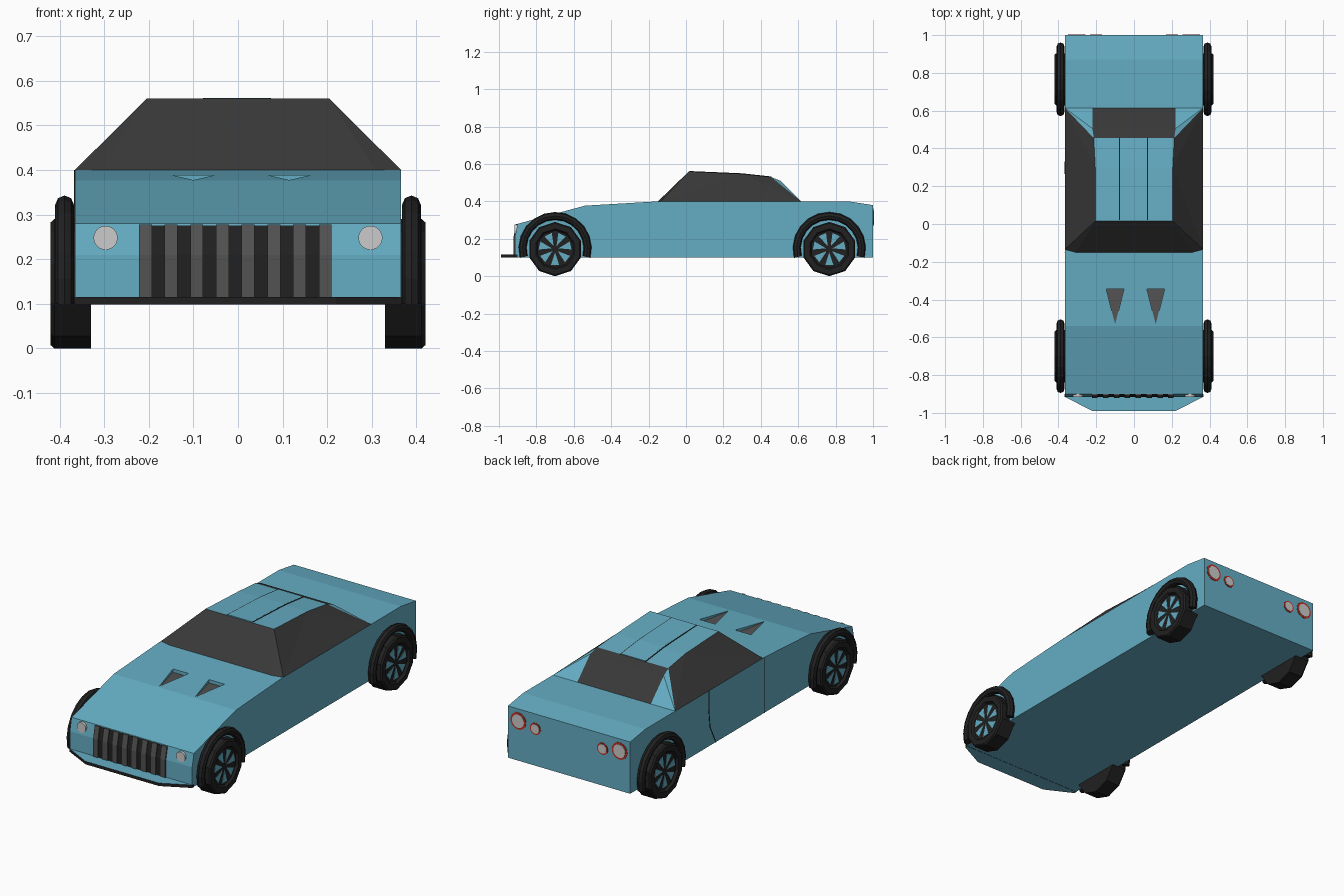
import bpy, bmesh
from math import sin, cos, pi, radians

if "Cube" in bpy.data.objects:
    bpy.data.objects.remove(bpy.data.objects["Cube"])


def material(name, r, g, b):
    m = bpy.data.materials.new(name)
    m.diffuse_color = (r, g, b, 1)
    m.use_nodes = True
    m.node_tree.nodes["Principled BSDF"].inputs["Base Color"].default_value = m.diffuse_color
    return m


BLUE = material("blue_paint", 0.13, 0.42, 0.55)
BLACK = material("black_rubber", 0.015, 0.015, 0.015)
GLASS = material("dark_glass", 0.04, 0.04, 0.04)
GREY = material("dark_grey", 0.085, 0.085, 0.085)
RED = material("red_lamp", 0.55, 0.03, 0.015)


def build(name, verts, faces, mats, face_mats=None):
    bm = bmesh.new()
    vs = [bm.verts.new(v) for v in verts]
    for i, f in enumerate(faces):
        face = bm.faces.new([vs[k] for k in f])
        if face_mats:
            face.material_index = face_mats[i]
    bmesh.ops.recalc_face_normals(bm, faces=bm.faces)
    mesh = bpy.data.meshes.new(name)
    bm.to_mesh(mesh)
    bm.free()
    for m in mats:
        mesh.materials.append(m)
    ob = bpy.data.objects.new(name, mesh)
    bpy.context.collection.objects.link(ob)
    return ob


def prism(name, pts, a, b, axis, mats, side_mat=0):
    """Extrude a 2D outline along an axis from a to b."""
    place = {"x": lambda p, t: (t, p[0], p[1]),
             "y": lambda p, t: (p[0], t, p[1]),
             "z": lambda p, t: (p[0], p[1], t)}[axis]
    n = len(pts)
    verts = [place(p, a) for p in pts] + [place(p, b) for p in pts]
    faces = [list(range(n)), list(range(n, 2 * n))]
    faces += [[i, (i + 1) % n, n + (i + 1) % n, n + i] for i in range(n)]
    return build(name, verts, faces, mats, [0, 0] + [side_mat] * n)


def circle(cx, cz, r, n):
    return [(cx + r * cos(2 * pi * i / n), cz + r * sin(2 * pi * i / n)) for i in range(n)]


def bar(a, b, lo, hi):
    return [(a, lo), (b, lo), (b, hi), (a, hi)]


# Main body
body = prism("body", [(-0.915, 0.10), (-0.915, 0.21), (-0.90, 0.28), (-0.54, 0.377),
                      (-0.15, 0.40), (0.87, 0.40), (1.0, 0.38), (1.0, 0.10)],
             -0.366, 0.366, "x", [BLUE])

# Recessed wedge ducts in the bonnet
for side, cx in (("left", -0.10), ("right", 0.115)):
    w = 0.047
    verts = [(cx, -0.53, 0.376), (cx - w, -0.345, 0.370), (cx + w, -0.345, 0.370),
             (cx, -0.53, 0.45), (cx - w, -0.345, 0.45), (cx + w, -0.345, 0.45)]
    cutter = build("duct_cutter_" + side, verts,
                   [[0, 1, 2], [3, 4, 5], [0, 1, 4, 3], [1, 2, 5, 4], [2, 0, 3, 5]],
                   [BLUE, GREY], [1, 0, 0, 0, 0])
    cutter.hide_render = True
    cutter.hide_viewport = True
    cut = body.modifiers.new("duct_" + side, "BOOLEAN")
    cut.operation, cut.solver, cut.object = "DIFFERENCE", "EXACT", cutter
    cut.material_mode = "TRANSFER"

# Front splitter with black rim
prism("front_splitter", [(-0.367, -0.90), (-0.367, -0.915), (-0.22, -0.99),
                         (0.22, -0.99), (0.367, -0.915), (0.367, -0.90)],
      0.099, 0.115, "z", [BLUE, BLACK], 1)

# Cabin: right half outline, mirrored to the left
half = [(0.31, -0.15, 0.40), (0.366, -0.135, 0.40), (0.366, 0.615, 0.40), (0.22, 0.615, 0.40),
        (0.205, 0.015, 0.56), (0.205, 0.30, 0.547), (0.213, 0.455, 0.53), (0.22, 0.505, 0.51)]
verts = half + [(-x, y, z) for x, y, z in half]
faces, fm = [], []
for f, m in (([0, 1, 4], 0), ([1, 5, 4], 0), ([1, 2, 5], 0), ([2, 6, 5], 0),
             ([2, 7, 6], 1), ([2, 3, 7], 1)):
    faces += [f, [k + 8 for k in f]]
    fm += [m, m]
for a, b, m in ((0, 4, 0), (4, 5, 1), (5, 6, 1), (6, 7, 0), (7, 3, 0)):
    faces.append([a, b, b + 8, a + 8])
    fm.append(m)
build("cabin", verts, faces, [GLASS, BLUE], fm)

# Raised roof centre panel
prism("roof_panel", [(0.02, 0.555), (0.02, 0.562), (0.30, 0.550), (0.455, 0.533), (0.455, 0.525),
                     (0.30, 0.542)], -0.075, 0.07, "x", [BLUE, BLACK], 0)
for x in (-0.077, 0.072):
    prism("roof_seam", [(0.02, 0.555), (0.02, 0.5615), (0.30, 0.5495), (0.457, 0.5325),
                        (0.457, 0.525), (0.30, 0.542)], x - 0.002, x + 0.002, "x", [BLACK])

# Door seams on the left side
seam = [(0.326, 0.40), (0.326, 0.30), (0.315, 0.20), (0.265, 0.10)]
prism("door_seam_rear", seam + [(y + 0.005, z) for y, z in reversed(seam)],
      -0.3675, -0.36, "x", [BLACK])
prism("door_seam_front", bar(-0.152, -0.148, 0.10, 0.40), -0.3675, -0.36, "x", [BLACK])

# Grille: black backing with grey slats
prism("grille_back", [(-0.917, 0.115), (-0.917, 0.21), (-0.903, 0.276), (-0.88, 0.276),
                      (-0.88, 0.115)], -0.222, 0.21, "x", [BLACK])
step = 0.432 / 15
for i in range(8):
    x = -0.222 + 2 * i * step
    prism("grille_slat", [(-0.922, 0.115), (-0.922, 0.21), (-0.908, 0.278), (-0.88, 0.278),
                          (-0.88, 0.115)], x, x + step, "x", [GREY])

# Headlights and tail lights
for s in (-1, 1):
    prism("headlight", circle(s * 0.297, 0.248, 0.027, 24), -0.916, -0.89, "y", [])
    for x, z, r in ((0.303, 0.315, 0.046), (0.201, 0.30, 0.032)):
        prism("tail_light_ring", circle(s * x, z, r, 24), 0.98, 1.002, "y", [RED])
        prism("tail_light_lens", circle(s * x, z, r * 0.78, 24), 0.98, 1.004, "y", [])


def wheel(s, cy, cz=0.145, n=10):
    # Tyre and recessed rim, lathed around x
    prof = [(0.33, 0.145), (0.412, 0.145), (0.42, 0.138), (0.42, 0.108), (0.408, 0.10)]
    verts = [(s * x, cy + r * sin(2 * pi * i / n), cz - r * cos(2 * pi * i / n))
             for x, r in prof for i in range(n)]
    faces = [list(range(n)), list(range(4 * n, 5 * n))]
    faces += [[j * n + i, j * n + (i + 1) % n, (j + 1) * n + (i + 1) % n, (j + 1) * n + i]
              for j in range(4) for i in range(n)]
    build("wheel", verts, faces, [BLACK])
    # Blue wedges between the spokes
    for k in range(7):
        a = -pi / 2 + 2 * pi * k / 7
        pts = [(cy + r * cos(a + d), cz + r * sin(a + d))
               for r, d in ((0.018, 0), (0.088, -0.25), (0.088, 0.25))]
        prism("wheel_wedge", pts, s * 0.40, s * 0.410, "x", [BLUE])


def arch(s, cy, cz=0.148, major=0.174, minor=0.021, n=12, m=8):
    # Round bar bent over the wheel, ending at the sill
    verts = []
    for i in range(n + 1):
        a = radians(-15 + 210 * i / n)
        for j in range(m):
            b = 2 * pi * j / m
            r = major + minor * cos(b)
            verts.append((s * (0.389 + minor * sin(b)), cy + r * cos(a), cz + r * sin(a)))
    faces = [list(range(m)), list(range(n * m, n * m + m))]
    faces += [[i * m + j, i * m + (j + 1) % m, (i + 1) * m + (j + 1) % m, (i + 1) * m + j]
              for i in range(n) for j in range(m)]
    build("wheel_arch", verts, faces, [BLACK])


# Four wheels with arches
for s in (-1, 1):
    for cy in (-0.70, 0.766):
        wheel(s, cy)
        arch(s, cy)
